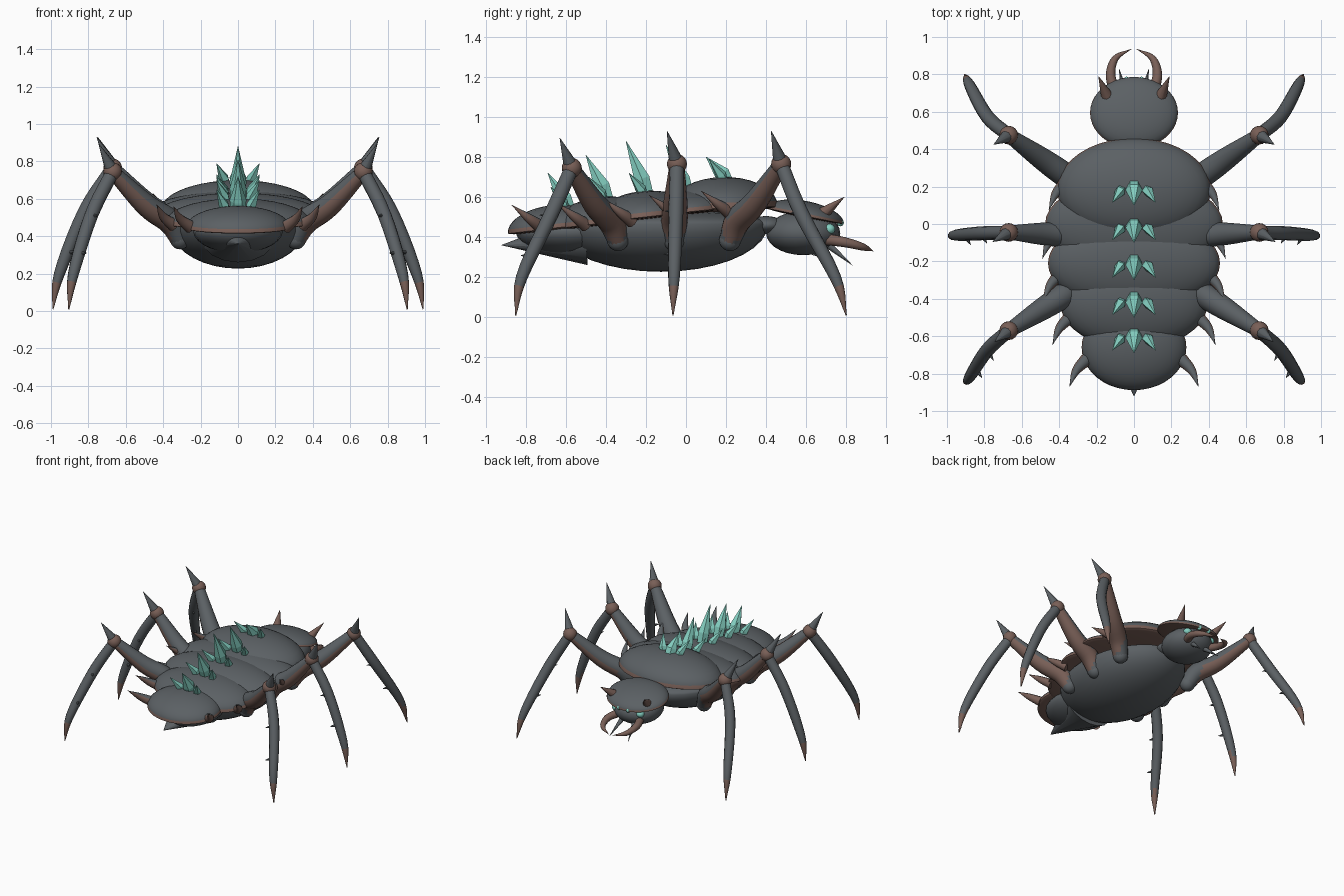
import bpy, bmesh, math
from mathutils import Vector, Matrix

if "Cube" in bpy.data.objects:
    bpy.data.objects.remove(bpy.data.objects["Cube"])


def material(name, rgb):
    m = bpy.data.materials.new(name)
    m.use_nodes = True
    m.diffuse_color = (*rgb, 1)
    m.node_tree.nodes["Principled BSDF"].inputs["Base Color"].default_value = (*rgb, 1)
    return m


GREY = material("slate grey", (0.105, 0.118, 0.128))
BROWN = material("dusty brown", (0.19, 0.115, 0.095))
TEAL = material("crystal teal", (0.23, 0.62, 0.53))


def finish(bm, name, mats, rule=None, smooth=True):
    bmesh.ops.recalc_face_normals(bm, faces=bm.faces)
    bm.normal_update()
    for f in bm.faces:
        f.smooth = smooth
        if rule:
            f.material_index = int(rule(f))
    mesh = bpy.data.meshes.new(name)
    bm.to_mesh(mesh)
    bm.free()
    for m in mats:
        mesh.materials.append(m)
    ob = bpy.data.objects.new(name, mesh)
    bpy.context.collection.objects.link(ob)
    if smooth:
        bpy.ops.object.select_all(action='DESELECT')
        ob.select_set(True)
        bpy.context.view_layer.objects.active = ob
        bpy.ops.object.shade_smooth_by_angle(angle=math.radians(45))
    return ob


def ball(name, centre, size, mat, segs=24, rings=14, top=1.0):
    """Ellipsoid; top flattens its upper half."""
    bm = bmesh.new()
    bmesh.ops.create_uvsphere(bm, u_segments=segs, v_segments=rings, radius=1)
    for v in bm.verts:
        if v.co.z > 0:
            v.co.z *= top
    bm.transform(Matrix.Translation(centre) @ Matrix.Diagonal((*size, 1)))
    return finish(bm, name, [mat])


def dome(name, centre, size, tilt):
    """Shell plate: rounded top, shallow underside, brown rim."""
    bm = bmesh.new()
    bmesh.ops.create_uvsphere(bm, u_segments=40, v_segments=18, radius=1)
    for v in bm.verts:
        if v.co.z < -0.01:
            v.co.z *= 0.12
    for f in bm.faces:
        f.material_index = int(f.calc_center_median().z < 0.12)
    bm.transform(Matrix.Translation(centre) @ Matrix.Rotation(tilt, 4, 'X')
                 @ Matrix.Diagonal((*size, 1)))
    return finish(bm, name, [GREY, BROWN])


def spline(pts, steps):
    """Catmull-Rom interpolation of (x, y, z, radius) points."""
    p = [Vector(q) for q in pts]
    p = [2 * p[0] - p[1]] + p + [2 * p[-1] - p[-2]]
    out = []
    for a, b, c, d in zip(p, p[1:], p[2:], p[3:]):
        for i in range(steps):
            t = i / steps
            out.append(0.5 * (2 * b + (c - a) * t + (2 * a - 5 * b + 4 * c - d) * t ** 2
                              + (3 * b - a - 3 * c + d) * t ** 3))
    return out + [p[-2]]


def tube(name, pts, mats, sides=12, steps=4, rule=None, smooth=True):
    path = spline(pts, steps)
    bm = bmesh.new()
    rings = []
    for i, q in enumerate(path):
        ahead, behind = path[min(i + 1, len(path) - 1)], path[max(i - 1, 0)]
        frame = (ahead - behind).to_3d().to_track_quat('Z', 'Y')
        r = max(q.w, 0.001)
        rings.append([bm.verts.new(q.to_3d() + frame @ Vector(
            (r * math.cos(math.tau * k / sides), r * math.sin(math.tau * k / sides), 0)))
            for k in range(sides)])
    for a, b in zip(rings, rings[1:]):
        for k in range(sides):
            n = (k + 1) % sides
            bm.faces.new((a[k], a[n], b[n], b[k]))
    bm.faces.new(rings[0])
    bm.faces.new(rings[-1])
    return finish(bm, name, mats, rule, smooth)


def spike(name, base, tip, r, mat, sides=10):
    return tube(name, [(*base, r), (*tip, 0)], [mat], sides, 1)


# Belly and pointed tail
ball("belly", (0, -0.125, 0.465), (0.37, 0.535, 0.238), GREY, 32, 18, top=0.3)
ball("rear_belly", (0, -0.58, 0.43), (0.24, 0.27, 0.12), GREY, top=0.4)
tail = spike("tail_point", (0, -0.5, 0.39), (0, -0.92, 0.36), 0.13, GREY, 16)
for v in tail.data.vertices:
    v.co.x *= 1.5

# Overlapping back plates: y, half width, half length, rim z, height, tilt
PLATES = [(0.185, 0.41, 0.275, 0.545, 0.155, 0.03),
          (0.00, 0.475, 0.25, 0.525, 0.115, 0.10),
          (-0.21, 0.46, 0.25, 0.50, 0.13, 0.11),
          (-0.42, 0.395, 0.25, 0.47, 0.13, 0.12),
          (-0.66, 0.28, 0.23, 0.445, 0.115, 0.12)]
for i, (y, w, l, z, h, tilt) in enumerate(PLATES):
    dome(f"back_plate_{i + 1}", (0, y, z), (w, l, h), tilt)

# Crystal spikes along the back: base y, base z, tip height
CRYSTALS = [(0.20, 0.68, 0.12), (0.0, 0.62, 0.24), (-0.20, 0.61, 0.27),
            (-0.40, 0.59, 0.22), (-0.59, 0.54, 0.18)]
for i, (y, z, h) in enumerate(CRYSTALS):
    tube(f"crystal_{i + 1}", [(0, y + 0.01, z - 0.02, 0.038), (0, y - 0.02, z + h * 0.3, 0.045),
                              (0, y - 0.1, z + h, 0)], [TEAL], 6, 1, smooth=False)
    for s, side in ((1, "left"), (-1, "right")):
        tube(f"{side}_crystal_{i + 1}",
             [(s * 0.06, y - 0.01, z - 0.025, 0.025), (s * 0.075, y - 0.025, z + 0.03, 0.029),
              (s * 0.115, y - 0.085, z + 0.11, 0)], [TEAL], 5, 1, smooth=False)

# Head
dome("head_shield", (0, 0.595, 0.505), (0.235, 0.195, 0.075), -0.2)
ball("head", (0, 0.585, 0.42), (0.18, 0.185, 0.11), GREY)
ball("neck", (0, 0.40, 0.46), (0.11, 0.09, 0.045), GREY)

# Legs: hip, knee, two shin bends, foot, knee spike tip
LEGS = {
    "front": ((0.31, 0.22, 0.385), (0.67, 0.475, 0.765), (0.785, 0.575, 0.52),
              (0.88, 0.745, 0.2), (0.905, 0.80, 0.01), (0.75, 0.425, 0.93)),
    "middle": ((0.31, -0.06, 0.385), (0.67, -0.045, 0.765), (0.82, -0.05, 0.53),
               (0.955, -0.06, 0.2), (0.99, -0.065, 0.01), (0.755, -0.095, 0.93)),
    "rear": ((0.31, -0.34, 0.385), (0.67, -0.57, 0.745), (0.785, -0.675, 0.51),
             (0.88, -0.82, 0.2), (0.905, -0.85, 0.01), (0.745, -0.63, 0.895)),
}

for s, side in ((1, "left"), (-1, "right")):
    def m(p):
        return (s * p[0], *p[1:])

    for place, leg in LEGS.items():
        hip, knee, shin, ankle, foot, point = (Vector(m(p)) for p in leg)
        tag = f"{side}_{place}"
        lower = hip.lerp(knee, 0.15) + Vector((0, 0, 0.04))
        upper = hip.lerp(knee, 0.5)
        ball(tag + "_hip", hip, (0.055, 0.055, 0.055), GREY, 16, 10)
        tube(tag + "_thigh", [(*hip, 0.053), (*lower, 0.066), (*upper, 0.06), (*knee, 0.037)],
             [GREY, BROWN], 16,
             rule=lambda f: f.normal.z < 0.15 and abs(f.calc_center_median().x) > 0.36)
        ball(tag + "_knee", knee, (0.05, 0.05, 0.05), BROWN, 16, 10)
        spike(tag + "_knee_spike", knee, point, 0.04, GREY)
        tube(tag + "_shin", [(*knee, 0.036), (*shin, 0.037), (*ankle, 0.029), (*foot, 0.003)],
             [GREY, BROWN], 12, 5, rule=lambda f: f.calc_center_median().z < 0.17)
        # Small shin thorns
        for j, t in enumerate((0.0, 0.65)):
            p = shin.lerp(ankle, t)
            spike(f"{tag}_thorn_{j}", p, p + Vector((s * -0.035, -0.055, 0)), 0.02, GREY, 6)

    # Curved thorns along the plate edges
    for i, (x, y, z) in enumerate([(0.365, 0.22, 0.52), (0.40, -0.04, 0.50),
                                   (0.395, -0.27, 0.48), (0.345, -0.50, 0.46),
                                   (0.255, -0.725, 0.45)]):
        tube(f"{side}_edge_thorn_{i + 1}",
             [m((x, y, z, 0.035)), m((x + 0.055, y - 0.06, z + 0.045, 0.023)),
              m((x + 0.09, y - 0.145, z + 0.11, 0))], [BROWN, GREY], 10,
             rule=lambda f: f.normal.z > 0.5)

    # Head horns, jaws, feelers and eyes
    spike(side + "_head_horn", m((0.14, 0.675, 0.51)), m((0.19, 0.79, 0.60)), 0.036, BROWN)
    tube(side + "_jaw", [m((0.09, 0.69, 0.39, 0.03)), m((0.125, 0.79, 0.375, 0.026)),
                         m((0.10, 0.885, 0.35, 0.018)), m((0.015, 0.935, 0.33, 0))], [BROWN], 10)
    spike(side + "_feeler", m((0.05, 0.70, 0.37)), m((0.08, 0.83, 0.26)), 0.02, GREY, 8)
    ball(side + "_large_eye", m((0.105, 0.715, 0.44)), (0.03, 0.03, 0.026), TEAL, 12, 8)
    ball(side + "_small_eye", m((0.04, 0.77, 0.472)), (0.015, 0.018, 0.018), TEAL, 12, 8)
